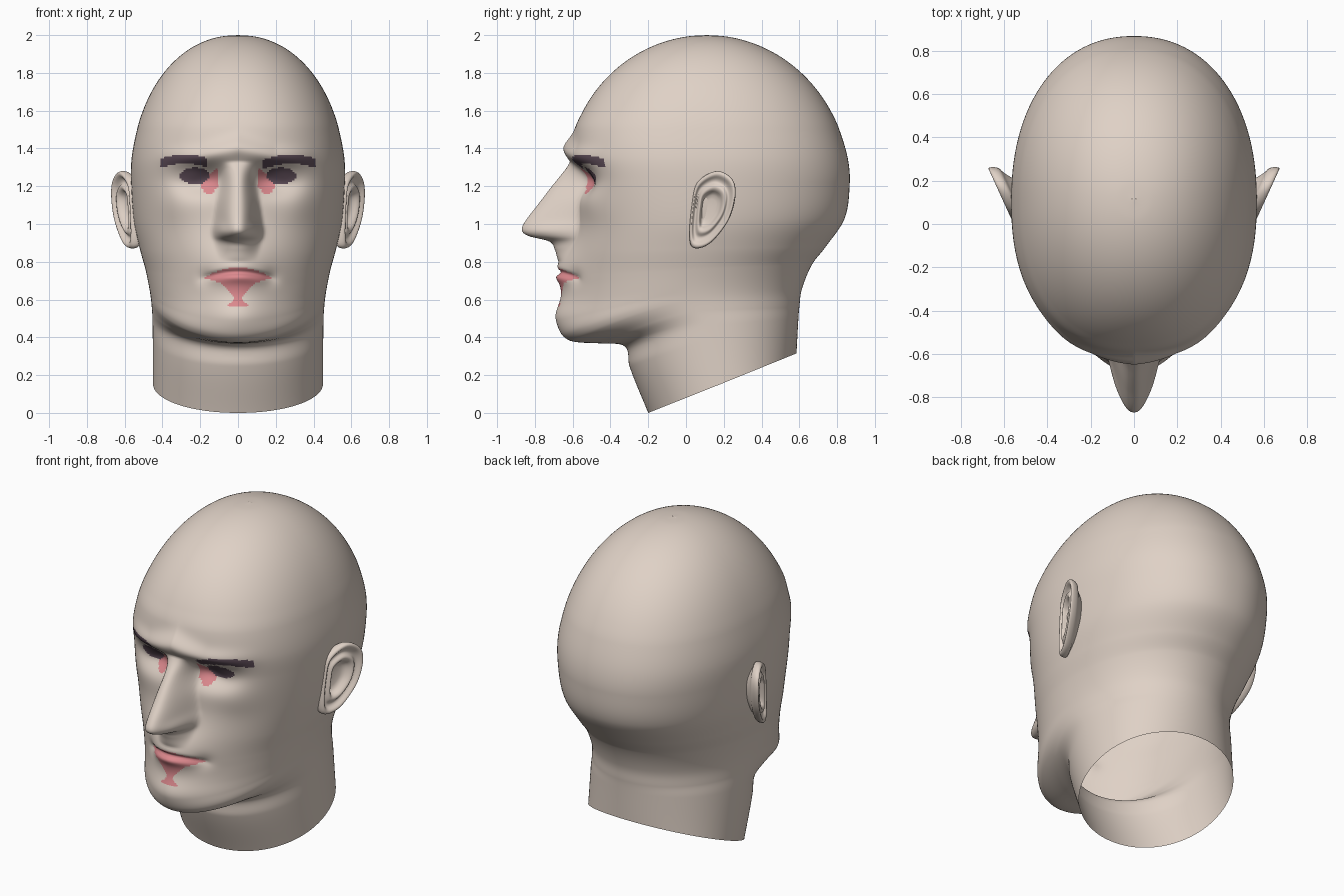
import bpy, bmesh, math

if "Cube" in bpy.data.objects:
    bpy.data.objects.remove(bpy.data.objects["Cube"])


def material(name, rgb):
    m = bpy.data.materials.new(name)
    m.diffuse_color = (*rgb, 1)
    m.use_nodes = True
    m.node_tree.nodes["Principled BSDF"].inputs["Base Color"].default_value = m.diffuse_color
    return m


SKIN = material("skin", (0.74, 0.64, 0.565))
PINK = material("pink", (0.72, 0.25, 0.27))
DARK = material("dark_plum", (0.115, 0.075, 0.10))


def spline(keys, t):
    """Smooth curve through keys (t, v1, v2, ...), t rising."""
    if t <= keys[0][0]:
        return keys[0][1:]
    if t >= keys[-1][0]:
        return keys[-1][1:]
    i = max(k for k in range(len(keys) - 1) if keys[k][0] <= t)

    def tangent(k, c):
        a, b = keys[max(k - 1, 0)], keys[min(k + 1, len(keys) - 1)]
        return (b[c] - a[c]) / (b[0] - a[0])

    a, b = keys[i], keys[i + 1]
    d = b[0] - a[0]
    u = (t - a[0]) / d
    h = u * u * (3 - 2 * u)
    return [a[c] * (1 - h) + b[c] * h
            + d * (u * (1 - u) ** 2 * tangent(i, c) - u * u * (1 - u) * tangent(i + 1, c))
            for c in range(1, len(a))]


def bell(v, centre, sigma):
    return math.exp(-((v - centre) / sigma) ** 2 / 2)


# Plain face profile below the skull dome (y, z), without nose, brow, lips and chin
FRONT = [(-.60, 1.35), (-.585, 1.22), (-.575, 1.02), (-.592, .85), (-.60, .72),
         (-.605, .66), (-.618, .575), (-.636, .49), (-.640, .415), (-.60, .38),
         (-.45, .368), (-.34, .362), (-.31, .335), (-.30, .25), (-.20, 0)]
# Sides and nape: front point they belong to, side x, y, z, back y, z
SIDES = [(0, .563, .11, 1.35, .856, 1.35), (1, .566, .10, 1.22, .867, 1.22),
         (2, .552, .08, 1.02, .84, 1.03), (3, .52, .05, .87, .74, .88),
         (4, .49, .03, .76, .67, .79), (7, .466, .02, .64, .615, .66),
         (10, .455, .06, .54, .60, .56), (12, .452, .11, .46, .595, .50),
         (14, .45, .19, .155, .585, .315)]
# Nose: z, height, half width
NOSE = [(.80, 0, .10), (.865, .055, .12), (.91, .115, .132), (.935, .23, .14),
        (.965, .28, .143), (1.015, .272, .138), (1.105, .205, .125),
        (1.235, .095, .10), (1.33, 0, .09)]


def relief(x, z):
    """Forward bulge of the face: nose, brow, eyes, mouth, chin."""
    ax = abs(x)
    if ax > .55 or z < .3 or z > 1.65:
        return 0
    out = 0
    # nose and its wings
    h, w = spline(NOSE, z)
    if ax < w:
        out += max(h, 0) * (1 - (ax / w) ** 2.4) ** 2
    out += .03 * bell(ax, .095, .022) * bell(z, .965, .028)
    # brow ridge
    k = min(1, ax / .2)
    out += (.05 - .02 * k) * bell(z, 1.40 - .045 * k, .045 - .01 * k) * math.exp(-(ax / .38) ** 6)
    # eye socket, eyeball, cheekbone
    out -= .09 * bell(ax, .185, .10) * bell(z, 1.235, .055) * (1 - math.exp(-(ax / .065) ** 2))
    out += .022 * bell(ax, .23, .05) * bell(z, 1.25, .03)
    out += .012 * bell(ax, .33, .07) * bell(z, 1.10, .07)
    # muzzle, parting line, lower lip, mouth corners
    out += .085 * bell(x, 0, .125) * bell(z, .76, .10)
    part = .745 - .03 * (ax / .18) ** 2
    out -= .024 * bell(z, part, .011) * math.exp(-(ax / .17) ** 6)
    out += .010 * bell(z, part - .03, .018) * bell(x, 0, .08)
    out -= .016 * bell(ax, .175, .03) * bell(z, .715, .03)
    # chin
    out += .055 * bell(x, 0, .14) * bell(z, .52, .07)
    return out


def paint(p):
    """Material slot for a face centre on the head."""
    if p.y > -.3:
        return 0
    ax, z = abs(p.x), p.z
    # eyebrows and eyes
    inner = .165 if p.x < 0 else .125
    if inner < ax < .41 and abs(z - 1.343 + .025 * ((ax - .28) / .14) ** 2) < .024:
        return 2
    if ((ax - .23) / .078) ** 2 + ((z - 1.255) / .044) ** 2 < 1:
        return 2
    # inner corners of the eyes
    if .105 < ax < .20:
        low = 1.20 - (ax - .105) * 1.1 if ax < .145 else 1.155 + max(0, ax - .17) * 1.8
        if low < z < 1.29 - max(0, ax - .12):
            return 1
    # lips, with the stem running down the chin
    u = ax / .18
    if u < 1 and .715 - .07 * (1 - u) ** 1.2 < z < .717 + .053 * (1 - u * u):
        return 1
    return int(.565 < z < .68 and ax < .016 + .9 * abs(z - .61))


def loft(name, rings, mats, rule=None):
    """Smooth open skin over closed rings of points."""
    bm = bmesh.new()
    rings = [[bm.verts.new(p) for p in r] for r in rings]
    for a, b in zip(rings, rings[1:]):
        for j in range(len(a)):
            k = (j + 1) % len(a)
            bm.faces.new((a[j], a[k], b[k], b[j]))
    bmesh.ops.remove_doubles(bm, verts=bm.verts, dist=1e-5)
    bmesh.ops.recalc_face_normals(bm, faces=bm.faces)
    for f in bm.faces:
        f.smooth = True
        if rule:
            f.material_index = rule(f.calc_center_median())
    me = bpy.data.meshes.new(name)
    bm.to_mesh(me)
    bm.free()
    for m in mats:
        me.materials.append(m)
    ob = bpy.data.objects.new(name, me)
    bpy.context.collection.objects.link(ob)
    return ob


# Skull dome: ellipse arcs in front, side and back, then the listed profiles
front, sides, t, last = [], [], 0, (.11, 2)
for i in range(10):
    a = math.radians(7.8 * i)
    s, z = math.sin(a), 1.25 + .75 * math.cos(a)
    p = (.11 - .74 * s, z)
    t += math.dist(p, last)
    last = p
    front.append((t, *p))
    back = math.sqrt(max(0, 1 - ((z - 1.2) / .8) ** 2))
    sides.append((t, .565 * s ** .94, .115, z, .11 + .757 * back, z))
at_row = {r[0]: r[1:] for r in SIDES}
for i, p in enumerate(FRONT):
    t += math.dist(p, last)
    last = p
    front.append((t, *p))
    if i in at_row:
        sides.append((t, *at_row[i]))

# Head and neck: one skin, open at the bottom
half = [math.pi / 2 * (j / 68) ** 1.25 for j in range(68)]
half += [math.pi / 2 * (1 + j / 36) for j in range(37)]
angles = half + [-a for a in half[-2:0:-1]]
ROWS = 300
rings = []
for i in range(ROWS + 1):
    fy, fz = spline(front, t * i / ROWS)
    sx, sy, sz, by, bz = spline(sides, t * i / ROWS)
    # squarer at the brow, narrower at the jaw, jaw line rising to the ears
    e_front = 2 / (2.04 + .31 * bell(fz, 1.36, .28) - .12 * bell(fz, .48, .12))
    e_back = 2 / (2.05 + .15 * bell(fz, 1.36, .35))
    rise = 1 + .4 * bell(fz, .42, .08)
    ring = []
    for a in angles:
        c = math.cos(a)
        ey, ez, e = (fy, fz, e_front) if c > 0 else (by, bz, e_back)
        x = math.copysign(sx * abs(math.sin(a)) ** e, a)
        k = abs(c) ** e
        y = sy + (ey - sy) * k
        z = sz + (ez - sz) * (k ** rise if c > 0 else k)
        ring.append((x, y - relief(x, z) if c > 0 else y, z))
    rings.append(ring)
loft("head", rings, (SKIN, PINK, DARK), paint)

# Ear: outline (y, z) shrunk ring by ring from the back, round the rim, into the bowl
OUTLINE = [(.045, .872), (.018, .93), (.03, 1.10), (.06, 1.22), (.16, 1.28),
           (.243, 1.24), (.262, 1.15), (.225, 1.02), (.13, .90)]
SHRINK = [(.55, -.085), (.80, -.045), (.96, -.03), (1.0, -.004), (.97, .016), (.89, .018),
          (.79, .001), (.70, -.002), (.60, .014), (.50, .008), (.36, -.024), (0, -.03)]
n = len(OUTLINE)
closed = [(i, *OUTLINE[i % n]) for i in range(-2, n + 3)]
steps = [(i, *s) for i, s in enumerate(SHRINK)]
rings = []
for i in range(3 * (len(SHRINK) - 1) + 1):
    size, off = spline(steps, i / 3)
    ring = []
    for j in range(64):
        y, z = spline(closed, n * j / 64)
        y, z = .125 + (y - .125) * size, 1.08 + (z - 1.08) * size
        ring.append((.55 + .456 * (y - .03) + off, y, z))
    rings.append(ring)
ears = loft("ears", rings, (SKIN,))
ears.modifiers.new("mirror", 'MIRROR').use_axis[0] = True
